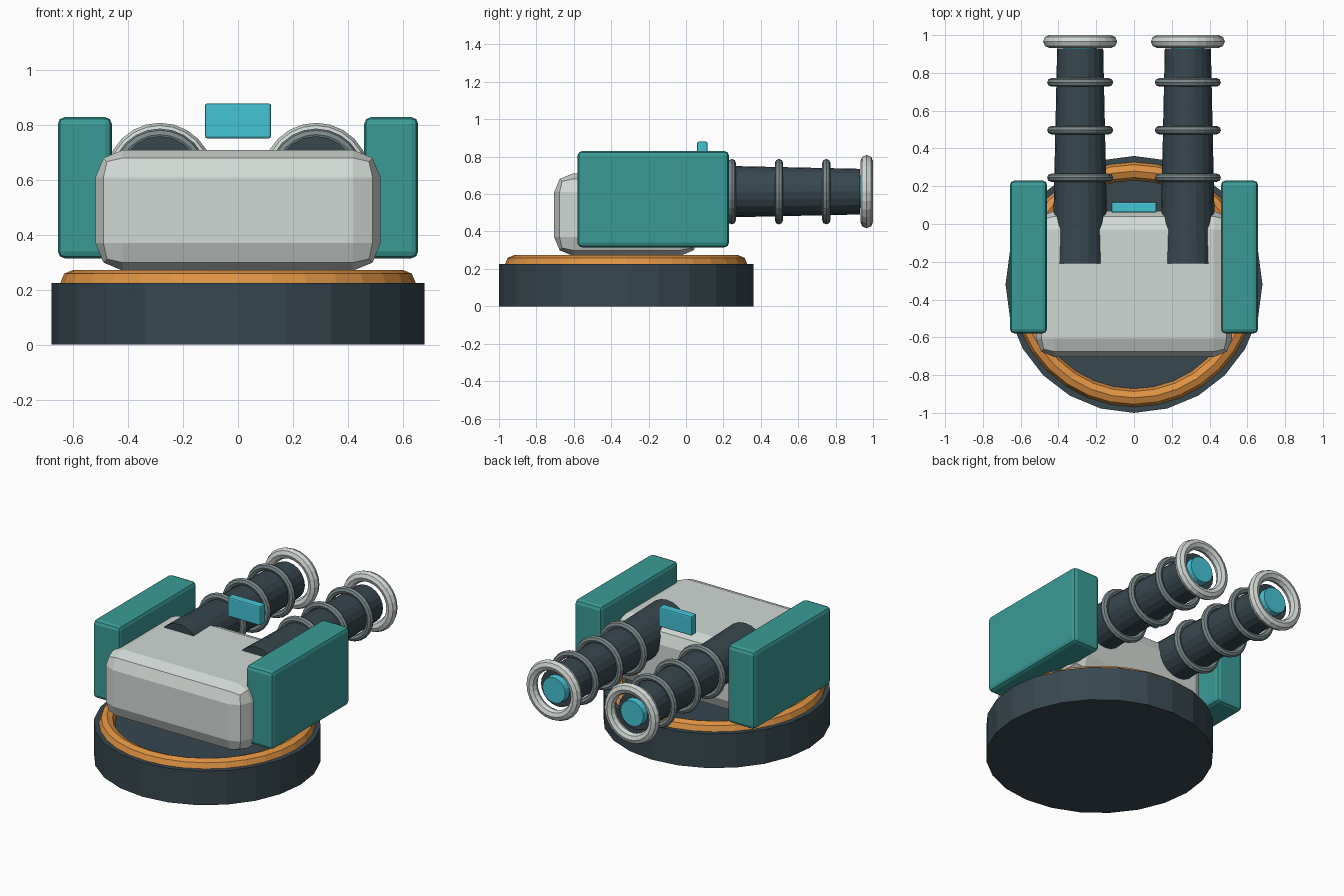
import bpy, math

if "Cube" in bpy.data.objects:
    bpy.data.objects.remove(bpy.data.objects["Cube"])

def material(name, rgb):
    m = bpy.data.materials.new(name)
    m.diffuse_color = (*rgb, 1.0)
    m.use_nodes = True
    m.node_tree.nodes["Principled BSDF"].inputs["Base Color"].default_value = m.diffuse_color
    return m

DARK = material("dark slate", (0.038, 0.063, 0.078))
ORANGE = material("orange", (0.74, 0.29, 0.055))
SHELL = material("pale grey", (0.64, 0.69, 0.66))
TEAL = material("teal", (0.042, 0.33, 0.315))
CYAN = material("cyan", (0.06, 0.55, 0.66))
STEEL = material("steel grey", (0.20, 0.25, 0.26))

ALONG_Y = (-math.pi / 2, 0, 0)   # turns local z to point along +y


def finish(name, mat):
    ob = bpy.context.object
    ob.name = name
    ob.data.materials.append(mat)
    return ob


def box(name, lo, hi, bevel, mat, segments=2):
    """Bevelled box between two corners."""
    bpy.ops.mesh.primitive_cube_add(
        size=1, location=[(a + b) / 2 for a, b in zip(lo, hi)])
    ob = finish(name, mat)
    for v in ob.data.vertices:
        v.co = [c * (b - a) for c, a, b in zip(v.co, lo, hi)]
    mod = ob.modifiers.new("bevel", 'BEVEL')
    mod.width = bevel
    mod.segments = segments
    return ob


def tube(name, x, z, y0, y1, r0, r1, mat, sides=20):
    """Tapered cylinder running along y."""
    bpy.ops.mesh.primitive_cone_add(
        vertices=sides, radius1=r0, radius2=r1, depth=y1 - y0,
        location=(x, (y0 + y1) / 2, z), rotation=ALONG_Y)
    return finish(name, mat)


def ring(name, loc, major, minor, mat, rot=(0, 0, 0), segments=24):
    bpy.ops.mesh.primitive_torus_add(
        major_segments=segments, minor_segments=8, major_radius=major,
        minor_radius=minor, location=loc, rotation=rot)
    return finish(name, mat)


# Turntable base with its orange bearing ring
bpy.ops.mesh.primitive_cylinder_add(
    vertices=24, radius=0.68, depth=0.225, location=(0, -0.32, 0.1125))
finish("base", DARK)
ring("bearing_ring", (0, -0.32, 0.225), 0.60, 0.048, ORANGE, segments=32)

# Main housing
box("housing", (-0.52, -0.705, 0.27), (0.52, 0.07, 0.71), 0.1, SHELL)

# Sight plate
box("sight", (-0.12, 0.06, 0.752), (0.12, 0.115, 0.88), 0.008, CYAN)

for side, s in (("left", -1), ("right", 1)):
    # Side pods
    x0, x1 = sorted((s * 0.46, s * 0.657))
    box(side + "_pod", (x0, -0.58, 0.315), (x1, 0.23, 0.83), 0.025, TEAL)

    # Barrel with cooling rings, muzzle ring and glowing core
    x, z = s * 0.285, 0.613
    tube(side + "_barrel", x, z, -0.21, 0.93, 0.147, 0.122, DARK)
    for i, y in enumerate((0.245, 0.497, 0.75)):
        ring(f"{side}_cooling_ring_{i + 1}", (x, y, z), 0.153, 0.022, STEEL, ALONG_Y)
    ring(side + "_muzzle_ring", (x, 0.966, z), 0.162, 0.034, SHELL, ALONG_Y)
    tube(side + "_muzzle_core", x, z, 0.92, 0.97, 0.088, 0.083, CYAN)
